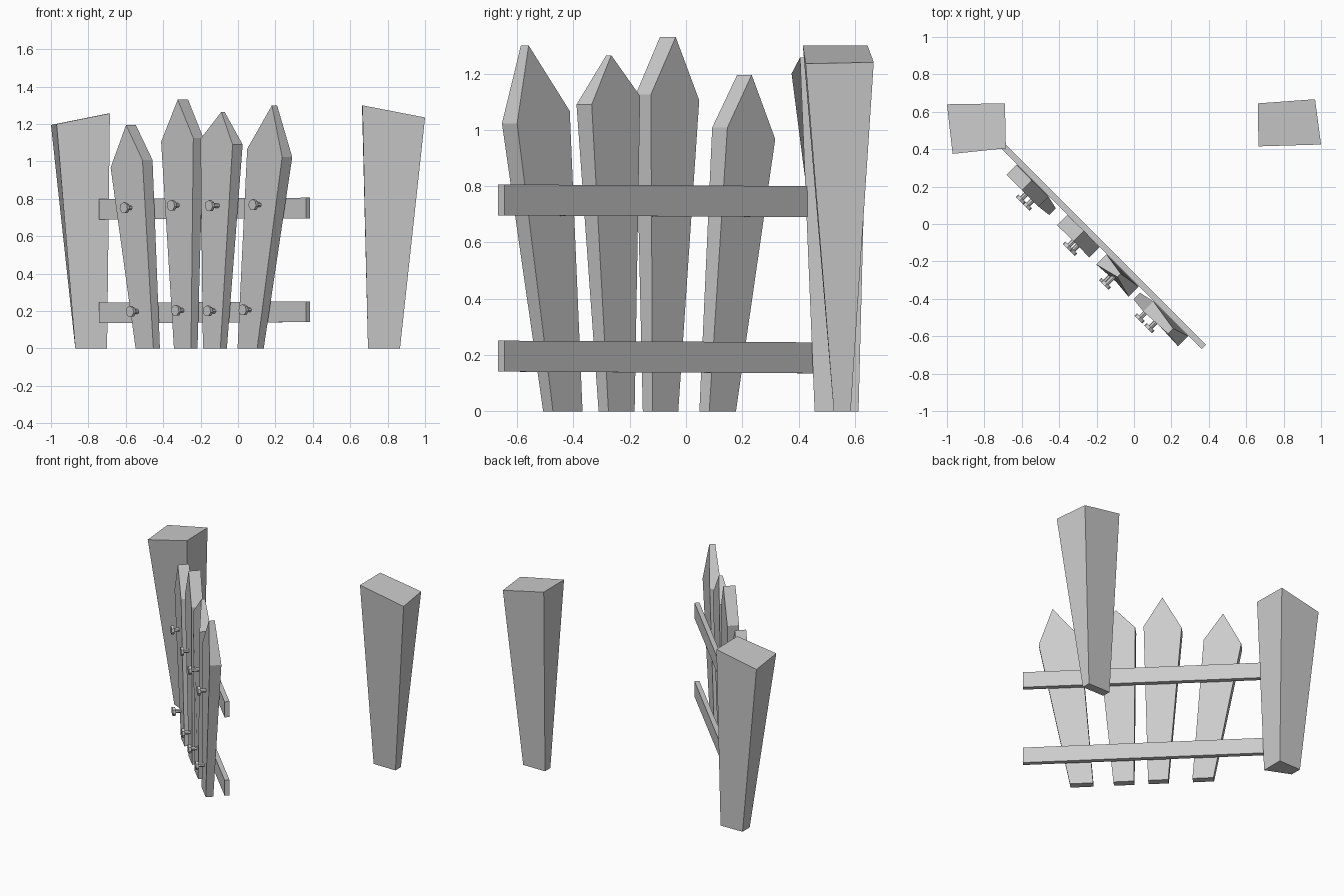
import bpy, bmesh
from mathutils import Vector, Matrix

if "Cube" in bpy.data.objects:
    bpy.data.objects.remove(bpy.data.objects["Cube"])


def loft(name, ring_a, ring_b):
    """Closed solid bridging two matching outlines."""
    bm = bmesh.new()
    a = [bm.verts.new(p) for p in ring_a]
    b = [bm.verts.new(p) for p in ring_b]
    n = len(a)
    bm.faces.new(a)
    bm.faces.new(b)
    for i in range(n):
        j = (i + 1) % n
        bm.faces.new((a[i], a[j], b[j], b[i]))
    bmesh.ops.recalc_face_normals(bm, faces=bm.faces)
    me = bpy.data.meshes.new(name)
    bm.to_mesh(me)
    bm.free()
    ob = bpy.data.objects.new(name, me)
    bpy.context.collection.objects.link(ob)
    return ob


def gate(t, s, z):
    """Open gate frame at 45 degrees: t runs along it, s = x + y is depth."""
    return Vector((s / 2 + t, s / 2 - t, z))


# Gate posts, tapering down, with slanted tops
loft("left_post",
     [(-1, .64, 1.195), (-.69, .645, 1.257), (-.685, .405, 1.257), (-.97, .375, 1.2)],
     [(-.87, .61, 0), (-.70, .613, 0), (-.70, .457, 0), (-.87, .53, 0)])
loft("right_post",
     [(.663, .645, 1.30), (.968, .667, 1.24), (1, .425, 1.235), (.665, .415, 1.30)],
     [(.695, .585, 0), (.866, .585, 0), (.866, .525, 0), (.695, .525, 0)])

# Two cross rails behind the pickets
for name, z in (("lower_rail", .135), ("upper_rail", .69)):
    ends = []
    for t, dz in ((-.592, 0), (.515, .006)):
        ends.append([gate(t, s, z + dz + h) for s, h in
                     ((-.305, 0), (-.26, 0), (-.26, .11), (-.305, .11))])
    loft(name, *ends)

# Pickets: bottom t pair, left shoulder, right shoulder, apex, apex depths
pickets = [
    ((-.345, -.25), (-.472, .967), (-.302, 1.008), (-.39, 1.195), (-.417, -.313)),
    ((-.14, -.049), (-.202, 1.105), (-.03, 1.125), (-.115, 1.33), (-.415, -.303)),
    ((.015, .108), (.008, 1.12), (.18, 1.09), (.097, 1.265), (-.372, -.337)),
    ((.20, .305), (.258, 1.067), (.445, 1.023), (.384, 1.30), (-.405, -.35)),
]
for i, (bottom, left, right, apex, apex_s) in enumerate(pickets):
    rings = []
    for k, (s_low, s_high) in enumerate(((-.405, -.418), (-.335, -.31))):
        rings.append([gate(bottom[0], s_low, 0), gate(bottom[1], s_low, 0),
                      gate(right[0], s_high, right[1]),
                      gate(apex[0], apex_s[k], apex[1]),
                      gate(left[0], s_high, left[1])])
    loft(f"picket_{i + 1}", *rings)

# Bolts: thin shank with a wider head standing proud of each picket
outward = Vector((-1, -1, 0)).normalized()
turn = outward.to_track_quat('Z', 'Y').to_matrix().to_4x4()
bolts = [(-.605, .752), (-.353, .765), (-.15, .763), (.083, .768),
         (-.572, .197), (-.33, .203), (-.16, .2), (.03, .206)]
for i, (x, z) in enumerate(bolts):
    head = gate(x + .237, -.475, z)
    bm = bmesh.new()
    for radius, length, back in ((.03, .018, 0), (.013, .07, .035)):
        bmesh.ops.create_cone(bm, cap_ends=True, segments=7, radius1=radius,
                              radius2=radius, depth=length,
                              matrix=Matrix.Translation(head - outward * back) @ turn)
    me = bpy.data.meshes.new(f"bolt_{i + 1}")
    bm.to_mesh(me)
    bm.free()
    bpy.context.collection.objects.link(bpy.data.objects.new(me.name, me))
